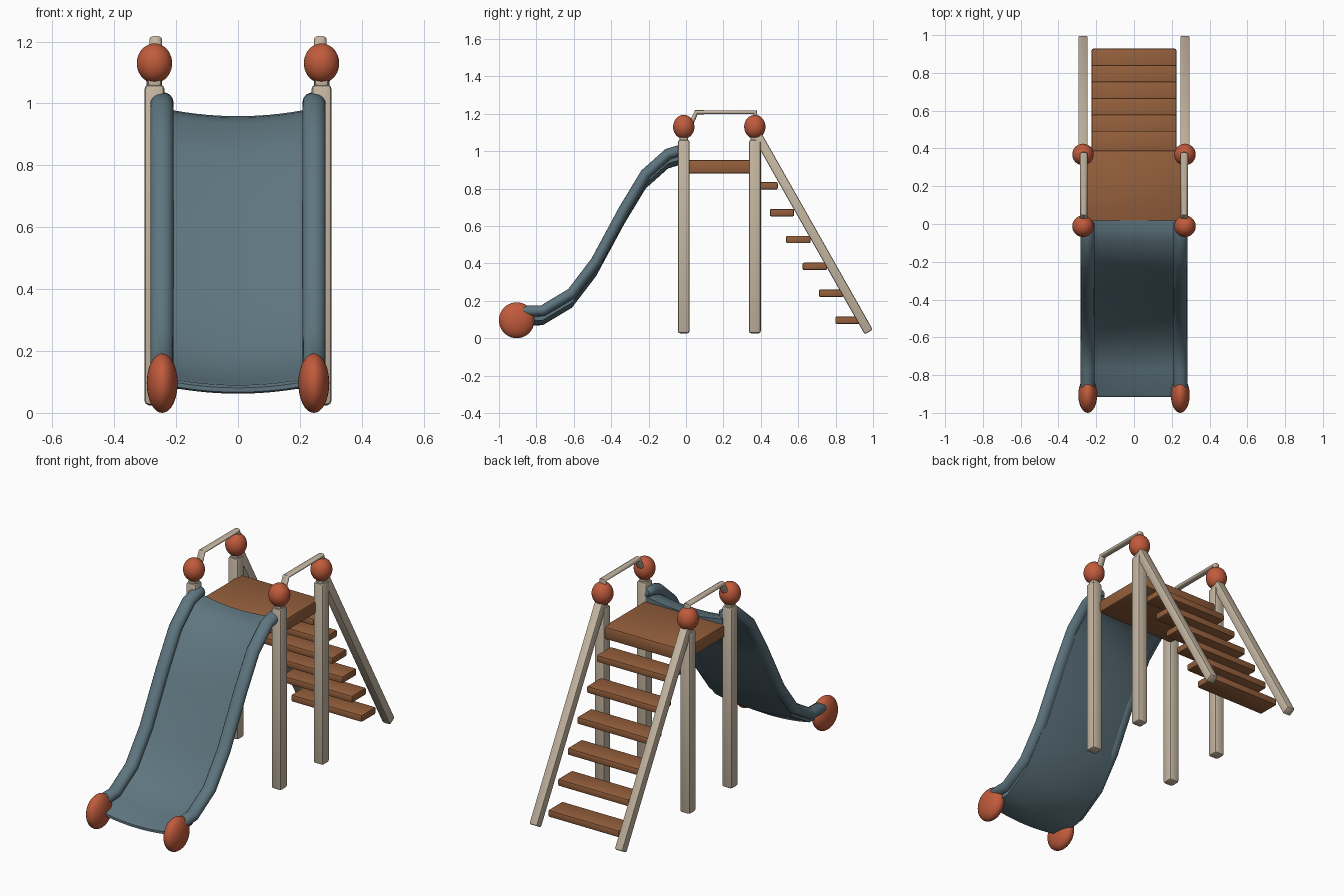
import bpy, bmesh, math
from mathutils import Vector, Matrix

if "Cube" in bpy.data.objects:
    bpy.data.objects.remove(bpy.data.objects["Cube"])


def material(name, rgb):
    m = bpy.data.materials.new(name)
    m.diffuse_color = (*rgb, 1)
    m.use_nodes = True
    m.node_tree.nodes["Principled BSDF"].inputs["Base Color"].default_value = m.diffuse_color
    return m


TAN = material("pale_wood", (0.56, 0.47, 0.36))
BROWN = material("brown_wood", (0.30, 0.115, 0.045))
BLUE = material("slate_blue", (0.112, 0.178, 0.212))
RED = material("brick_red", (0.53, 0.105, 0.045))


def finish(name, bm, mat, angle=35):
    bmesh.ops.recalc_face_normals(bm, faces=bm.faces[:])
    me = bpy.data.meshes.new(name)
    bm.to_mesh(me)
    bm.free()
    ob = bpy.data.objects.new(name, me)
    bpy.context.collection.objects.link(ob)
    me.materials.append(mat)
    bpy.ops.object.select_all(action='DESELECT')
    ob.select_set(True)
    bpy.context.view_layer.objects.active = ob
    bpy.ops.object.shade_smooth_by_angle(angle=math.radians(angle))
    return ob


def box(name, center, size, mat, bevel, tilt=0):
    bm = bmesh.new()
    bmesh.ops.create_cube(bm, size=1, matrix=Matrix.Diagonal((*size, 1)))
    bmesh.ops.bevel(bm, geom=bm.edges[:], offset=bevel, segments=2,
                    profile=0.5, affect='EDGES')
    bm.transform(Matrix.Translation(center) @ Matrix.Rotation(tilt, 4, 'X'))
    return finish(name, bm, mat)


def ball(name, center, radii):
    bm = bmesh.new()
    bmesh.ops.create_uvsphere(bm, u_segments=32, v_segments=20, radius=1)
    bm.transform(Matrix.Translation(center) @ Matrix.Diagonal((*radii, 1)))
    return finish(name, bm, RED, 60)


def loft(name, rings, mat, angle):
    """Skin closed rings of points and cap both ends."""
    bm = bmesh.new()
    rows = [[bm.verts.new(p) for p in ring] for ring in rings]
    n = len(rows[0])
    for a, b in zip(rows, rows[1:]):
        for i in range(n):
            bm.faces.new((a[i], a[(i + 1) % n], b[(i + 1) % n], b[i]))
    bm.faces.new(rows[0])
    bm.faces.new(rows[-1])
    return finish(name, bm, mat, angle)


def tube(name, x, path, rx, rn, mat, sides=16):
    """Oval tube along a (y, z) path, with eased ends."""
    pts = [Vector(p) for p in path]
    d0 = (pts[1] - pts[0]).normalized()
    d1 = (pts[-1] - pts[-2]).normalized()
    ease = rn * 0.5
    pts = [pts[0], pts[0] + d0 * ease] + pts[1:-1] + [pts[-1] - d1 * ease, pts[-1]]
    rings = []
    for i, p in enumerate(pts):
        a = (p - pts[max(i - 1, 0)]).normalized()
        b = (pts[min(i + 1, len(pts) - 1)] - p).normalized()
        t = (a + b).normalized()
        nrm = Vector((-t.y, t.x))
        k = 0.65 if i in (0, len(pts) - 1) else 1
        ring = []
        for j in range(sides):
            u = math.tau * j / sides
            q = p + nrm * (rn * k * math.sin(u))
            ring.append((x + rx * k * math.cos(u), q.x, q.y))
        rings.append(ring)
    return loft(name, rings, mat, 50)


# Posts with ball finials, handrails and ladder rails, both sides
TILT = 0.5155
for side, s in (("left", -1), ("right", 1)):
    x = 0.27 * s
    for end, y in (("front", -0.012), ("rear", 0.368)):
        box(f"{end}_post_{side}", (x, y, 0.543), (0.064, 0.064, 1.035), TAN, 0.013)
        box(f"{end}_post_neck_{side}", (x, y, 1.075), (0.046, 0.046, 0.06), TAN, 0.01)
        ball(f"{end}_post_ball_{side}", (x, y, 1.13), (0.057, 0.057, 0.064))
    tube(f"handrail_{side}", 0.266 * s,
         [(0.012, 1.11), (0.055, 1.208), (0.37, 1.208), (0.374, 1.13)],
         0.02, 0.013, TAN)
    box(f"ladder_rail_{side}", (x, 0.674, 0.568), (0.05, 0.05, 1.23), TAN, 0.008, TILT)

# Deck and ladder steps
box("deck", (0, 0.197, 0.917), (0.51, 0.385, 0.073), BROWN, 0.012)
for i in range(6):
    box(f"step_{i + 1}", (0, 0.426 + 0.0874 * i, 0.815 - 0.1437 * i),
        (0.448, 0.13, 0.04), BROWN, 0.008)

# Slide side rails
PATH = [(0.018, 1.008), (-0.03, 1.004), (-0.095, 0.985), (-0.215, 0.878),
        (-0.33, 0.688), (-0.48, 0.41), (-0.61, 0.24), (-0.765, 0.147), (-0.90, 0.143)]
for side, s in (("left", -1), ("right", 1)):
    tube(f"slide_rail_{side}", 0.246 * s, PATH, 0.037, 0.030, BLUE)
    ball(f"slide_foot_{side}", (0.245 * s, -0.905, 0.096), (0.05, 0.095, 0.096))

# Sagging slide bed, with a rounded front lip
COLS = 14
THICK = 0.028
rings = []
bed = PATH[:-1] + [(-0.905, 0.139), (-0.915, 0.137)]
for i, (y, z) in enumerate(bed):
    t = THICK * (0.5 if i == len(bed) - 1 else 1)
    inset = (THICK - t) / 2
    top, low = [], []
    for j in range(COLS + 1):
        u = 2 * j / COLS - 1
        h = z - 0.023 - 0.026 * (1 - u * u) - inset
        top.append((0.245 * u, y, h))
        low.append((0.245 * u, y, h - t))
    rings.append(top + low[::-1])
loft("slide_bed", rings, BLUE, 40)
